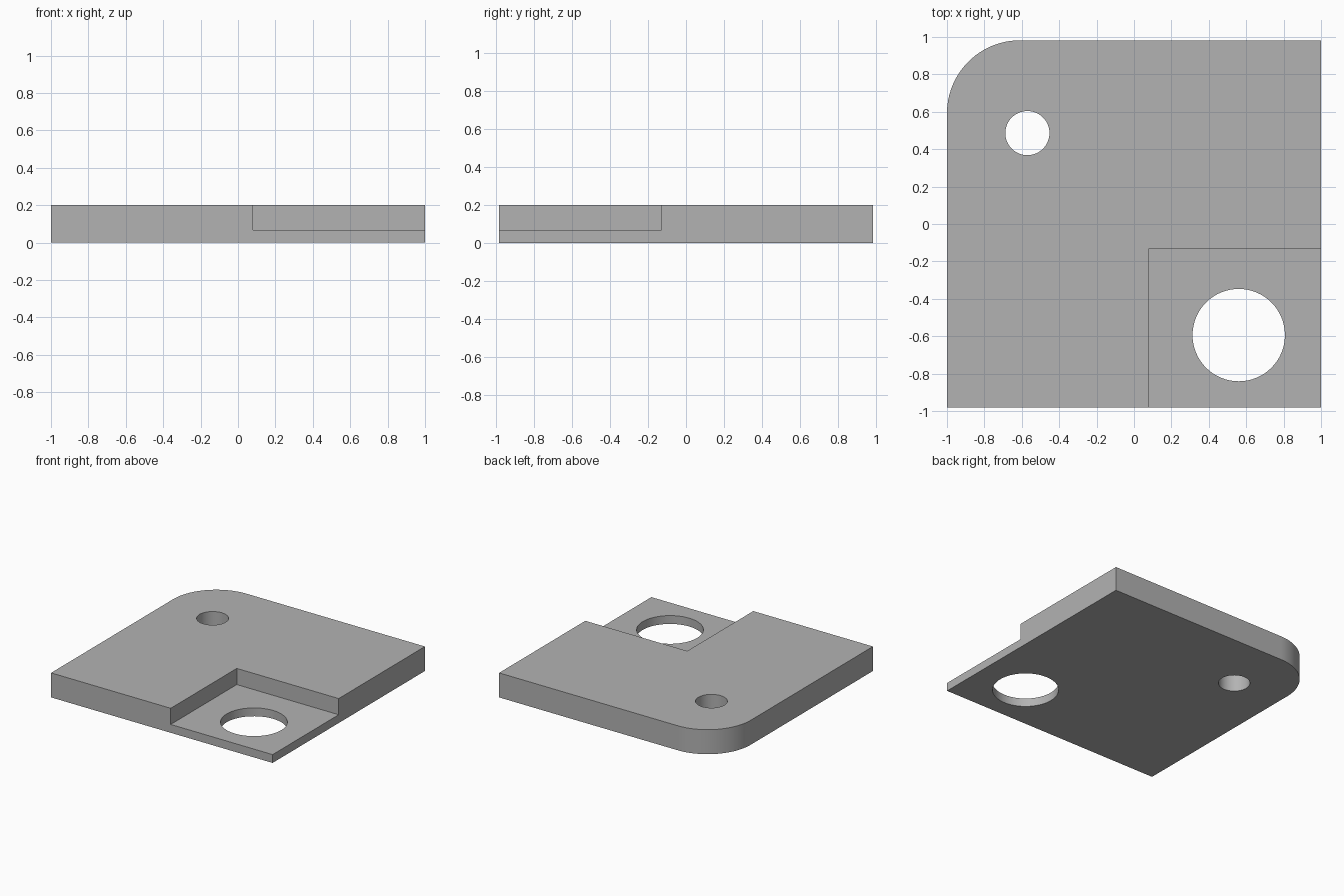
import bpy, bmesh, math

if "Cube" in bpy.data.objects:
    bpy.data.objects.remove(bpy.data.objects["Cube"], do_unlink=True)

HALF_X, HALF_Y, HEIGHT = 1.0, 0.982, 0.2
CORNER = 0.39          # rounded corner radius
STEP_X, STEP_Y, STEP_Z = 0.08, -0.13, 0.068

grey = bpy.data.materials.new("plain grey")
grey.use_nodes = True
colour = (0.45, 0.45, 0.45, 1)
grey.diffuse_color = colour
grey.node_tree.nodes["Principled BSDF"].inputs["Base Color"].default_value = colour


def prism(name, outline, z0, z1):
    """Extrude a counter-clockwise outline from z0 to z1."""
    bm = bmesh.new()
    base = bm.faces.new([bm.verts.new((x, y, z0)) for x, y in outline])
    top = bmesh.ops.extrude_face_region(bm, geom=[base])["geom"]
    moved = [v for v in top if isinstance(v, bmesh.types.BMVert)]
    bmesh.ops.translate(bm, verts=moved, vec=(0, 0, z1 - z0))
    bmesh.ops.recalc_face_normals(bm, faces=bm.faces)
    mesh = bpy.data.meshes.new(name)
    bm.to_mesh(mesh)
    bm.free()
    mesh.materials.append(grey)
    obj = bpy.data.objects.new(name, mesh)
    bpy.context.collection.objects.link(obj)
    return obj


def arc(cx, cy, radius, start, end, steps):
    angles = [math.radians(start + (end - start) * i / steps) for i in range(steps + 1)]
    return [(cx + radius * math.cos(a), cy + radius * math.sin(a)) for a in angles]


def circle(cx, cy, radius):
    return arc(cx, cy, radius, 0, 360, 64)[:-1]


def cut(target, cutter):
    cutter.hide_render = True
    mod = target.modifiers.new(cutter.name, "BOOLEAN")
    mod.operation, mod.solver, mod.object = "DIFFERENCE", "EXACT", cutter
    bpy.context.view_layer.objects.active = target
    bpy.ops.object.modifier_apply(modifier=mod.name)
    bpy.data.objects.remove(cutter, do_unlink=True)


# Plate with one rounded back corner
outline = [(-HALF_X, -HALF_Y), (HALF_X, -HALF_Y), (HALF_X, HALF_Y)]
outline += arc(-HALF_X + CORNER, HALF_Y - CORNER, CORNER, 90, 180, 24)
plate = prism("plate", outline, 0, HEIGHT)

# Lowered step in the front left corner
step = [(STEP_X, -2), (2, -2), (2, STEP_Y), (STEP_X, STEP_Y)]
cut(plate, prism("step_cutter", step, STEP_Z, 1))

# Through holes
cut(plate, prism("small_hole_cutter", circle(-0.57, 0.486, 0.118), -1, 1))
cut(plate, prism("large_hole_cutter", circle(0.56, -0.594, 0.247), -1, 1))

# Smooth curved walls, sharp edges
bpy.ops.object.select_all(action="DESELECT")
plate.select_set(True)
bpy.context.view_layer.objects.active = plate
bpy.ops.object.shade_smooth_by_angle(angle=math.radians(30))
